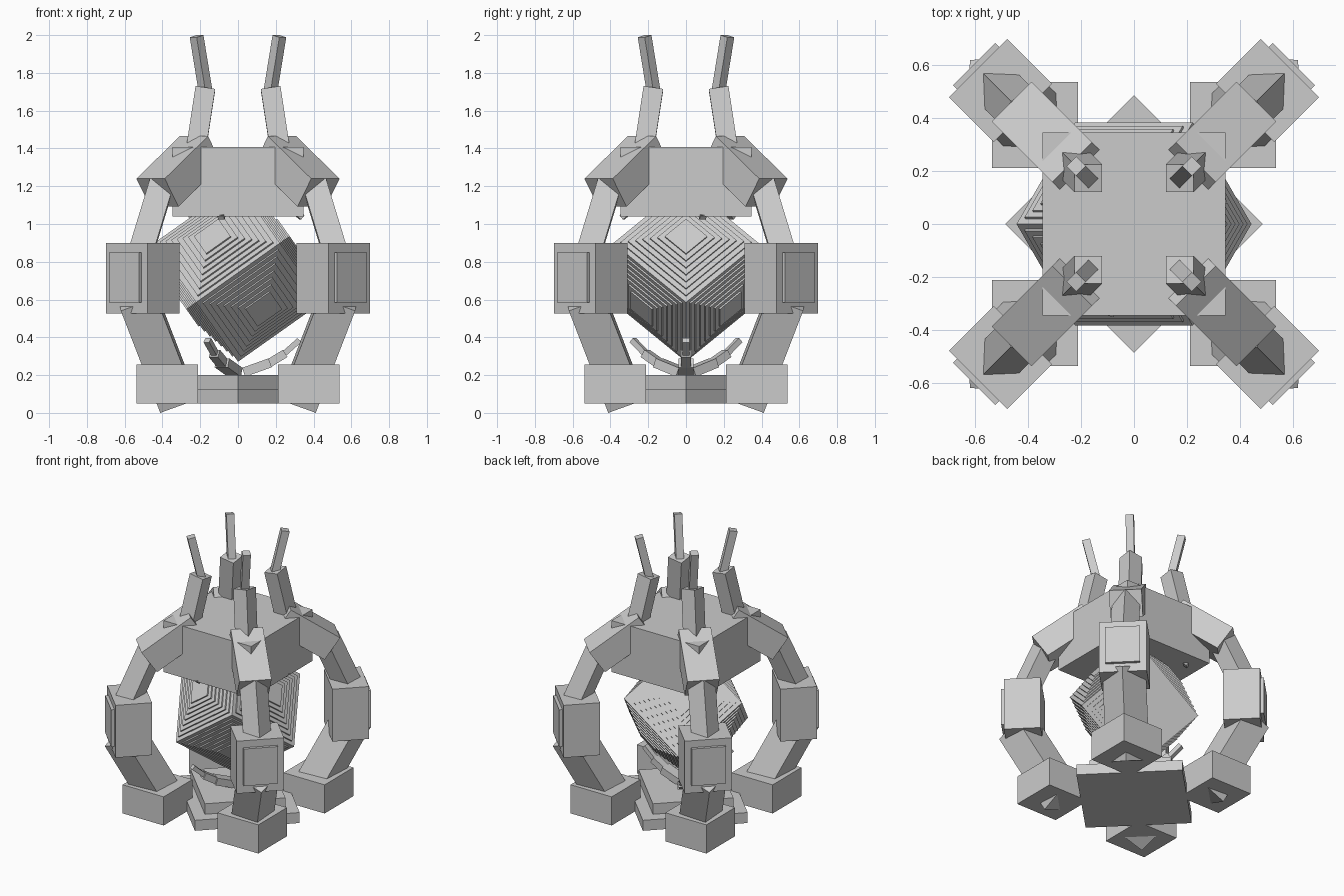
import bpy, bmesh, math
from mathutils import Matrix, Vector

if "Cube" in bpy.data.objects:
    bpy.data.objects.remove(bpy.data.objects["Cube"])

grey = bpy.data.materials.new("plain_grey")
grey.diffuse_color = (0.6, 0.6, 0.6, 1)
grey.use_nodes = True
grey.node_tree.nodes["Principled BSDF"].inputs["Base Color"].default_value = grey.diffuse_color


def finish(bm, name):
    mesh = bpy.data.meshes.new(name)
    bm.to_mesh(mesh)
    bm.free()
    mesh.materials.append(grey)
    obj = bpy.data.objects.new(name, mesh)
    bpy.context.collection.objects.link(obj)
    return obj


def bar(name, p, q, width, depth, azimuth, spin=0):
    """Box from p to q, given as (radius, height), in a vertical plane at an azimuth."""
    a, b = Vector((p[0], 0, p[1])), Vector((q[0], 0, q[1]))
    u = (b - a).normalized()
    frame = Matrix(((u.z, 0, u.x), (0, 1, 0), (-u.x, 0, u.z))).to_4x4()
    m = (Matrix.Rotation(math.radians(azimuth), 4, 'Z')
         @ Matrix.Translation((a + b) / 2) @ frame
         @ Matrix.Rotation(math.radians(spin), 4, 'Z')
         @ Matrix.Diagonal((depth, width, (b - a).length, 1)))
    bm = bmesh.new()
    bmesh.ops.create_cube(bm, size=1, matrix=m)
    return finish(bm, name)


# Base slabs and hood
bar("base_slab", (0, 0.05), (0, 0.125), 0.69, 0.69, 45)
bar("base_step", (0, 0.125), (0, 0.2), 0.53, 0.53, 45)
bar("hood", (0, 1.04), (0, 1.408), 0.694, 0.694, 0)

# Four diagonal supports: name, lower end, upper end, width, depth, spin
SUPPORT = [
    ("foot", (0.53, 0.05), (0.53, 0.255), 0.325, 0.325, 45),
    ("lower_limb", (0.458, 0.068), (0.753, 0.608), 0.2, 0.2, 45),
    ("elbow_block", (0.714, 0.525), (0.714, 0.9), 0.311, 0.24, 0),
    ("elbow_plate", (0.84, 0.585), (0.84, 0.85), 0.225, 0.03, 0),
    ("upper_limb", (0.752, 0.793), (0.574, 1.206), 0.13, 0.13, 45),
    ("shoulder", (0.603, 1.166), (0.279, 1.391), 0.212, 0.18, 0),
    ("horn_base", (0.335, 1.3), (0.245, 1.715), 0.105, 0.105, 45),
    ("horn_tip", (0.24, 1.69), (0.31, 1.994), 0.052, 0.052, 0),
]
for i in range(4):
    for name, p, q, w, d, spin in SUPPORT:
        bar(f"{name}_{i + 1}", p, q, w, d, 45 + 90 * i, spin)

# Three claws below the core and three mirrored above it
CLAW = [
    ("root", (0.03, 0.215), (0.17, 0.265), 0.08, 0.05),
    ("middle", (0.16, 0.26), (0.25, 0.315), 0.055, 0.045),
    ("tip", (0.235, 0.305), (0.325, 0.385), 0.035, 0.03),
]
for i in range(3):
    for name, p, q, w, d in CLAW:
        bar(f"lower_claw_{name}_{i + 1}", p, q, w, d, 120 * i)
        bar(f"upper_claw_{name}_{i + 1}", (p[0] * 1.08, 1.42 - p[1]),
            (q[0] * 1.08, 1.42 - q[1]), w, d, 15 + 120 * i)

# Core: a cube standing on its corner with shrinking plates stacked on each face
s, c = math.sqrt(2 / 3), 1 / math.sqrt(3)
axes = [(s * math.cos(math.radians(t)), s * math.sin(math.radians(t)), c)
        for t in (0, 120, 240)]
tilt = Matrix.Translation((0, 0, 0.742)) @ Matrix(axes).transposed().to_4x4()
bm = bmesh.new()
bmesh.ops.create_cube(bm, size=0.544, matrix=tilt)
for k in range(1, 8):
    for axis in range(3):
        size = [0.544 - 0.055 * k] * 3 + [1]
        size[axis] = 0.544 + 0.018 * k
        bmesh.ops.create_cube(bm, size=1, matrix=tilt @ Matrix.Diagonal(size))
finish(bm, "stepped_core")
